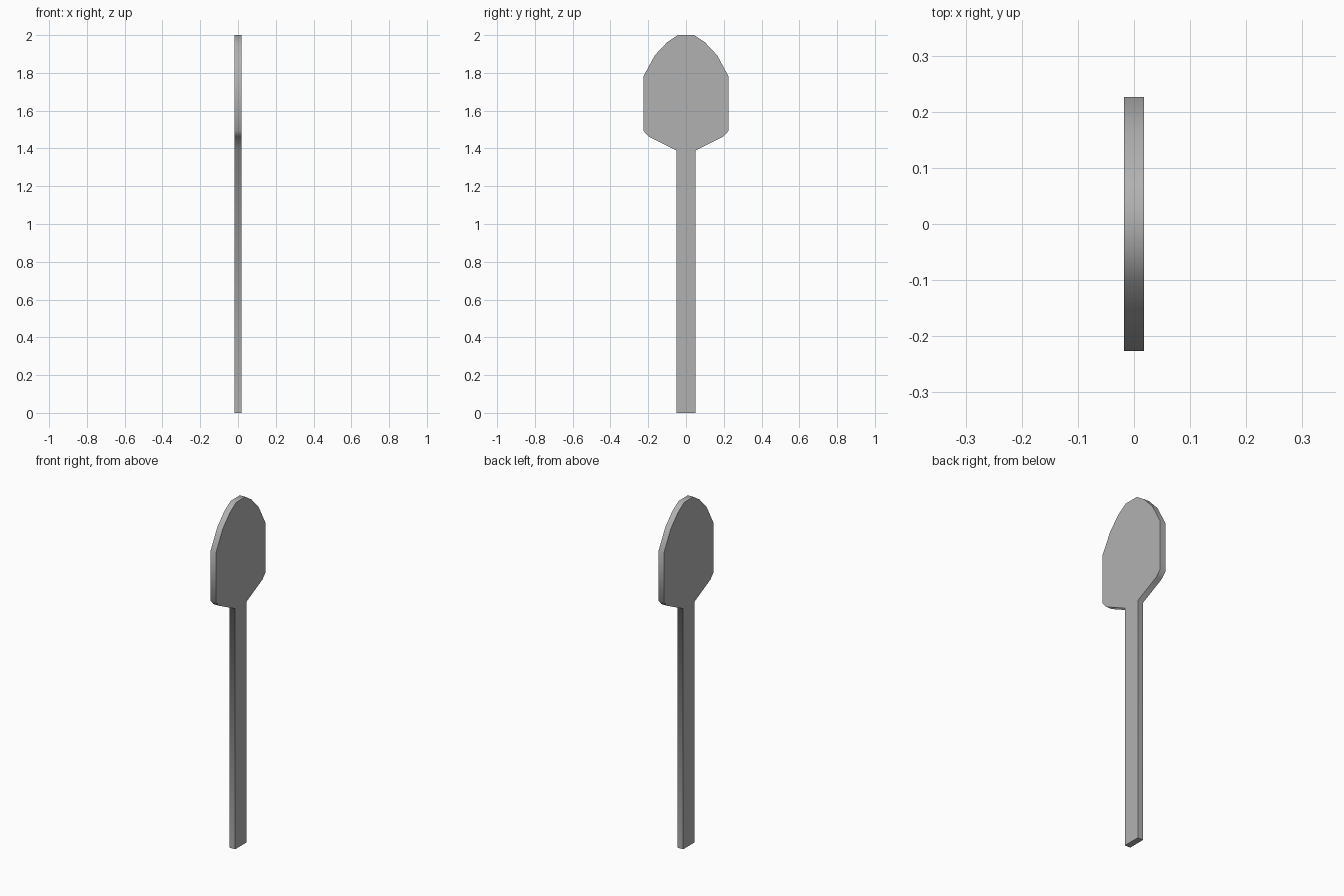
import bpy, bmesh, math

if "Cube" in bpy.data.objects:
    bpy.data.objects.remove(bpy.data.objects["Cube"])

THICKNESS = 0.035

# Half outline (y, z) from the handle foot up to the blade tip
half = [(0.051, 0.0), (0.051, 1.39), (0.198, 1.463), (0.226, 1.494),
        (0.226, 1.78), (0.165, 1.893), (0.10, 1.962), (0.043, 2.0)]
outline = half + [(-y, z) for y, z in reversed(half)]

# Flat paddle: handle and blade cut from one sheet
bm = bmesh.new()
face = bm.faces.new([bm.verts.new((-THICKNESS / 2, y, z)) for y, z in outline])
ext = bmesh.ops.extrude_face_region(bm, geom=[face], use_keep_orig=True)
top = [v for v in ext["geom"] if isinstance(v, bmesh.types.BMVert)]
bmesh.ops.translate(bm, verts=top, vec=(THICKNESS, 0, 0))
bmesh.ops.recalc_face_normals(bm, faces=bm.faces)
mesh = bpy.data.meshes.new("paddle")
bm.to_mesh(mesh)
bm.free()
paddle = bpy.data.objects.new("paddle", mesh)
bpy.context.collection.objects.link(paddle)

# Dark grey finish
grey = bpy.data.materials.new("dark_grey")
grey.diffuse_color = (0.44, 0.44, 0.44, 1)
grey.use_nodes = True
grey.node_tree.nodes["Principled BSDF"].inputs["Base Color"].default_value = grey.diffuse_color
mesh.materials.append(grey)

# Soft rim, crisp flat sides
bpy.context.view_layer.objects.active = paddle
paddle.select_set(True)
bpy.ops.object.shade_smooth_by_angle(angle=math.radians(70))
